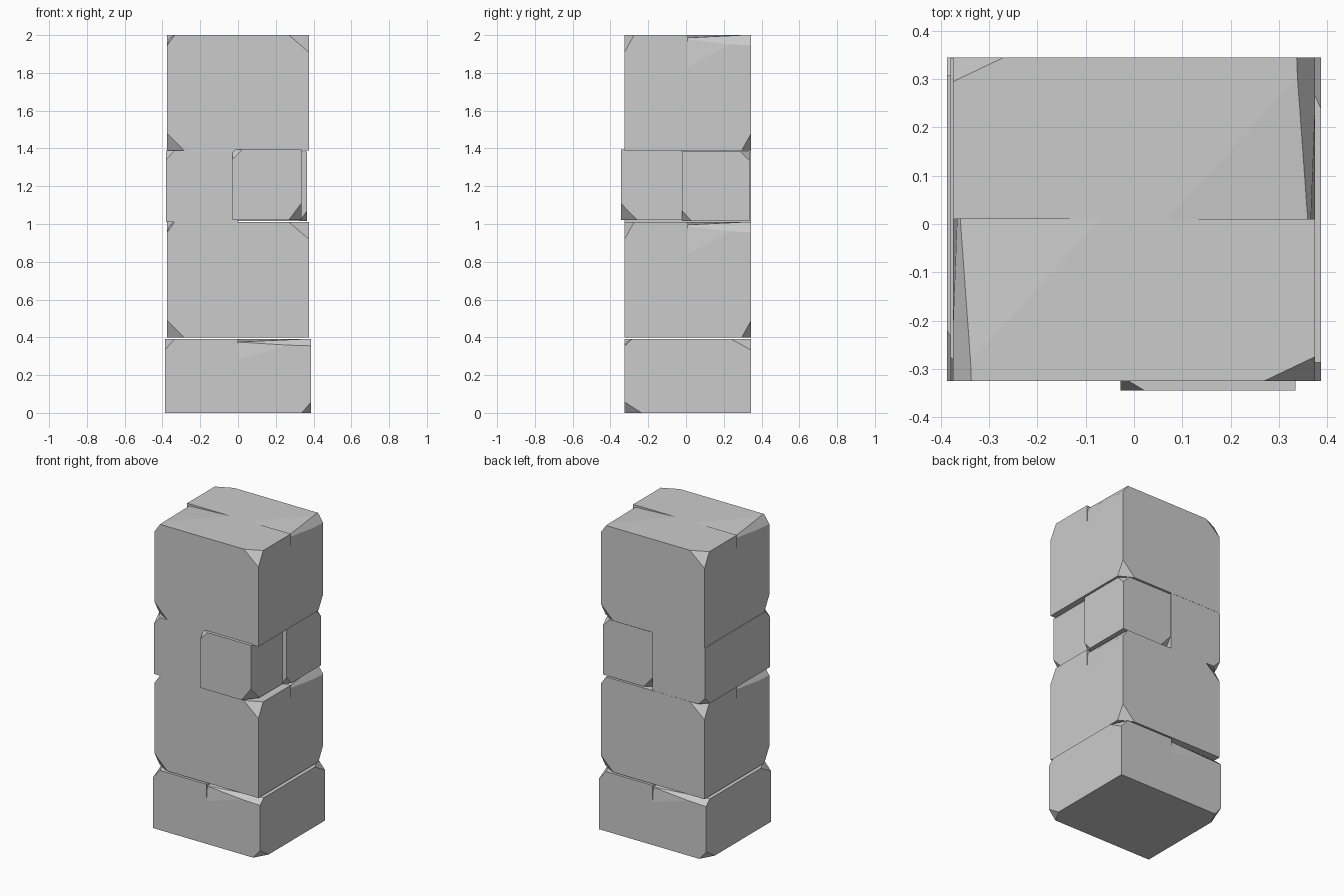
import bpy, bmesh
from mathutils import Vector, Matrix

if "Cube" in bpy.data.objects:
    bpy.data.objects.remove(bpy.data.objects["Cube"])


def box(lo, hi):
    bm = bmesh.new()
    bmesh.ops.create_cube(bm, size=1)
    lo, hi = Vector(lo), Vector(hi)
    for v in bm.verts:
        v.co = (lo + hi) / 2 + v.co * (hi - lo)
    return bm, (lo + hi) / 2


def slice_off(bm, keep, a, b, c):
    """Cut along the plane a-b-c, keeping the side that holds 'keep'."""
    a, b, c = Vector(a), Vector(b), Vector(c)
    n = (b - a).cross(c - a).normalized()
    if n.dot(keep - a) > 0:
        n = -n
    bmesh.ops.bisect_plane(bm, geom=bm.verts[:] + bm.edges[:] + bm.faces[:], dist=1e-5,
                           plane_co=a, plane_no=n, clear_outer=True)
    bmesh.ops.holes_fill(bm, edges=[e for e in bm.edges if e.is_boundary], sides=0)


def chip(bm, keep, corner, size):
    """Knock a corner off; size is measured along each edge toward the middle."""
    c = Vector(corner)
    pts = []
    for i in range(3):
        p = c.copy()
        p[i] += size[i] if keep[i] > c[i] else -size[i]
        pts.append(p)
    slice_off(bm, keep, *pts)


def finish(name, bm):
    bmesh.ops.recalc_face_normals(bm, faces=bm.faces[:])
    me = bpy.data.meshes.new(name)
    bm.to_mesh(me)
    bm.free()
    ob = bpy.data.objects.new(name, me)
    bpy.context.collection.objects.link(ob)
    return ob


def cracked_block(name, hx, hy, h, z, angle=0):
    """Large stone split across its middle; the second half is the first turned 180 degrees."""
    k = h / 0.61
    bm, mid = box((-hx, 0, 0), (hx, hy, h))
    chip(bm, mid, (-hx, hy, h), (0.105, 0.05, 0.09 * k))
    chip(bm, mid, (hx, hy, 0), (0.09, 0.05, 0.09 * k))
    # worn side edge
    slice_off(bm, mid, (hx - 0.025, 0, h), (hx - 0.038, hy, h), (hx, 0, h - 0.036 * k))
    # shallow crack: top and side sink toward the split
    slice_off(bm, mid, (0.07, 0, h), (hx, 0, h - 0.015), (hx, hy, h))
    slice_off(bm, mid, (hx, 0, h - 0.17 * k), (hx - 0.01, 0, h), (hx, hy * 0.95, h))
    copy = bmesh.ops.duplicate(bm, geom=bm.verts[:] + bm.edges[:] + bm.faces[:])["geom"]
    bmesh.ops.rotate(bm, verts=[g for g in copy if isinstance(g, bmesh.types.BMVert)],
                     matrix=Matrix.Rotation(3.14159265, 3, 'Z'))
    bmesh.ops.rotate(bm, verts=bm.verts[:], matrix=Matrix.Rotation(angle, 3, 'Z'))
    bmesh.ops.translate(bm, verts=bm.verts[:], vec=(0, 0.01, z))
    finish(name, bm)


def small_block(name, lo, hi, chips):
    """chips: (corner picks 0=low 1=high, size)"""
    bm, mid = box(lo, hi)
    for pick, size in chips:
        chip(bm, mid, [(lo, hi)[p][i] for i, p in enumerate(pick)], size)
    finish(name, bm)


# Large stones
cracked_block("base_stone", 0.335, 0.387, 0.39, 0, 1.57079633)
cracked_block("lower_stone", 0.375, 0.335, 0.61, 0.40)
cracked_block("upper_stone", 0.375, 0.335, 0.61, 1.39)

# Middle course of smaller stones
small_block("left_stone", (-0.38, -0.325, 1.01), (0.0, 0.344, 1.39),
            [((0, 0, 1), (0.045, 0.05, 0.05)), ((0, 1, 0), (0.05, 0.05, 0.05))])
small_block("front_stone", (-0.028, -0.345, 1.02), (0.335, -0.02, 1.395),
            [((1, 0, 0), (0.067, 0.087, 0.09)), ((0, 0, 1), (0.05, 0.03, 0.05))])
small_block("back_stone", (0.0, -0.02, 1.015), (0.366, 0.337, 1.385),
            [((1, 0, 0), (0.04, 0.05, 0.055)), ((1, 1, 1), (0.05, 0.05, 0.05)),
             ((0, 1, 0), (0.07, 0.05, 0.08))])
